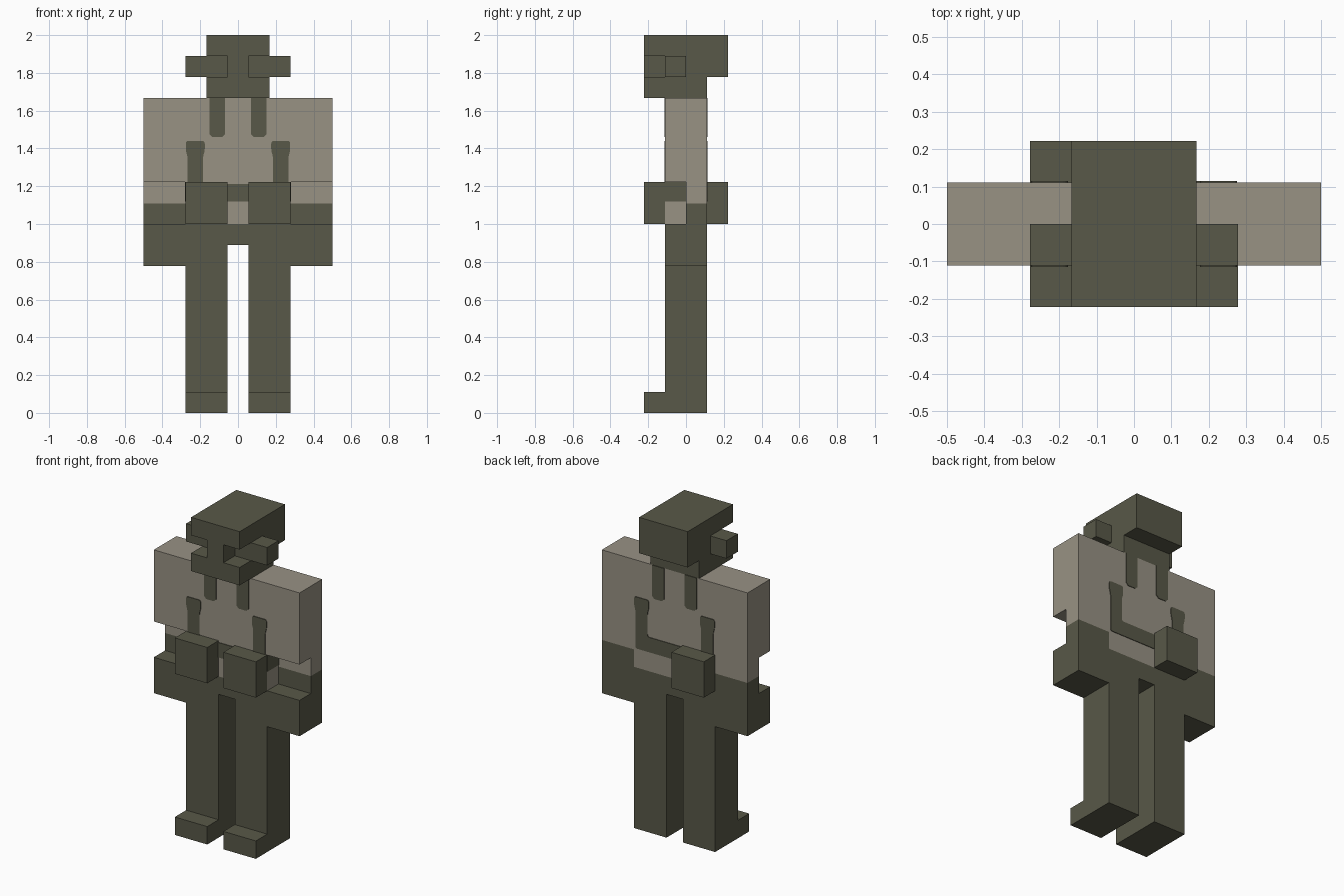
import bpy, bmesh

if "Cube" in bpy.data.objects:
    bpy.data.objects.remove(bpy.data.objects["Cube"])

U = 1 / 9            # grid unit: the figure is 18 units tall
T = 0.004            # thickness of painted plates


def material(name, rgb):
    m = bpy.data.materials.new(name)
    m.use_nodes = True
    m.diffuse_color = (*rgb, 1)
    bsdf = m.node_tree.nodes["Principled BSDF"]
    bsdf.inputs["Base Color"].default_value = (*rgb, 1)
    bsdf.inputs["Roughness"].default_value = 0.9
    return m


OLIVE = material("dark olive", (0.098, 0.098, 0.065))
TAN = material("warm grey tan", (0.314, 0.287, 0.231))


def finish(name, bm, *mats):
    bmesh.ops.recalc_face_normals(bm, faces=bm.faces)
    mesh = bpy.data.meshes.new(name)
    bm.to_mesh(mesh)
    bm.free()
    for m in mats:
        mesh.materials.append(m)
    obj = bpy.data.objects.new(name, mesh)
    bpy.context.collection.objects.link(obj)
    return obj


def prism(points, vec, rounding=0):
    """Closed outline, optionally with rounded corners, extruded along vec."""
    bm = bmesh.new()
    bm.faces.new([bm.verts.new(p) for p in points])
    if rounding:
        bmesh.ops.bevel(bm, geom=bm.verts[:], offset=rounding, segments=3,
                        profile=0.5, affect='VERTICES', clamp_overlap=True)
    ext = bmesh.ops.extrude_face_region(bm, geom=bm.faces[:])
    verts = [v for v in ext["geom"] if isinstance(v, bmesh.types.BMVert)]
    bmesh.ops.translate(bm, verts=verts, vec=vec)
    return bm


def slab(name, x0, x1, profile, mat):
    """Side profile (y, z) in grid units, extruded from x0 to x1."""
    bm = prism([(x0 * U, y * U, z * U) for y, z in profile], ((x1 - x0) * U, 0, 0))
    return finish(name, bm, mat)


def box(y0, y1, z0, z1):
    return [(y0, z0), (y1, z0), (y1, z1), (y0, z1)]


def plate(name, outline, side, mat, rounding=0.0):
    """Thin painted plate (x, z) on the front (-1) or back (+1) of the chest."""
    bm = prism([(x, side * U, z) for x, z in outline], (0, side * T, 0), rounding)
    return finish(name, bm, mat)


# Head: solid middle with the nose, and two sides with open eye sockets
slab("head_middle", -0.5, 0.5,
     [(-2, 15), (1, 15), (1, 16), (2, 16), (2, 18), (-2, 18)], OLIVE)
socket = [(-2, 15), (1, 15), (1, 16), (2, 16), (2, 18),
          (-2, 18), (-2, 17), (-1, 17), (-1, 16), (-2, 16)]

# Torso
slab("shirt", -2.5, 2.5, box(-1, 1, 9, 15), TAN)
slab("hips", -2.5, 2.5, box(-1, 1, 8, 9), OLIVE)

arm = [(-1, 7), (1, 7), (1, 15), (-1, 15), (-1, 11), (0, 11), (0, 9), (-1, 9)]
leg = [(-2, 0), (1, 0), (1, 8), (-1, 8), (-1, 1), (-2, 1)]

for s, side in ((1, "left"), (-1, "right")):
    slab(f"{side}_head_side", 0.5 * s, 1.5 * s, socket, OLIVE)
    slab(f"{side}_ear", 1.5 * s, 2.5 * s, box(-1, 0, 16, 17), OLIVE)
    slab(f"{side}_leg", 0.5 * s, 2.5 * s, leg, OLIVE)
    slab(f"{side}_front_pouch", 0.5 * s, 2.5 * s, box(-2, -1, 9, 11), OLIVE)

    # Arm with elbow notch: tan sleeve above, olive below
    bm = prism([(2.5 * s * U, y * U, z * U) for y, z in arm], (2 * s * U, 0, 0))
    bmesh.ops.bisect_plane(bm, geom=bm.verts[:] + bm.edges[:] + bm.faces[:],
                           plane_co=(0, 0, 1.108), plane_no=(0, 0, 1))
    for f in bm.faces:
        f.material_index = int(f.calc_center_median().z < 1.108)
    finish(f"{side}_arm", bm, TAN, OLIVE)

    # Belt seen inside the elbow notch
    bm = prism([(2.5 * s * U, y * U, z) for y, z in
                [(-1, 1.12), (0, 1.12), (0, 11 * U), (-1, 11 * U)]], (s * T, 0, 0))
    finish(f"{side}_belt_side", bm, OLIVE)

slab("back_pouch", -2.5, -0.5, box(1, 2, 9, 11), OLIVE)

# Belt with upright straps, and short straps hanging from the collar
half = [(0.267, 1.12), (0.267, 1.36), (0.276, 1.385), (0.276, 1.44),
        (0.176, 1.44), (0.176, 1.385), (0.185, 1.36), (0.185, 1.212)]
harness = half + [(-x, z) for x, z in reversed(half)]
collar_strap = [(0.07, 1.46), (0.152, 1.46), (0.152, 15 * U), (0.07, 15 * U)]
for d, face in ((-1, "front"), (1, "back")):
    plate(f"{face}_harness", harness, d, OLIVE, 0.018)
    for s, side in ((1, "left"), (-1, "right")):
        # cut the lower corners, keep the top flush with the collar
        (a, z0), (b, _), _, (_, z1) = collar_strap
        c = 0.015
        strap = [(a + c, z0), (b - c, z0), (b, z0 + c), (b, z1), (a, z1), (a, z0 + c)]
        plate(f"{face}_{side}_collar_strap", [(s * x, z) for x, z in strap], d, OLIVE)
